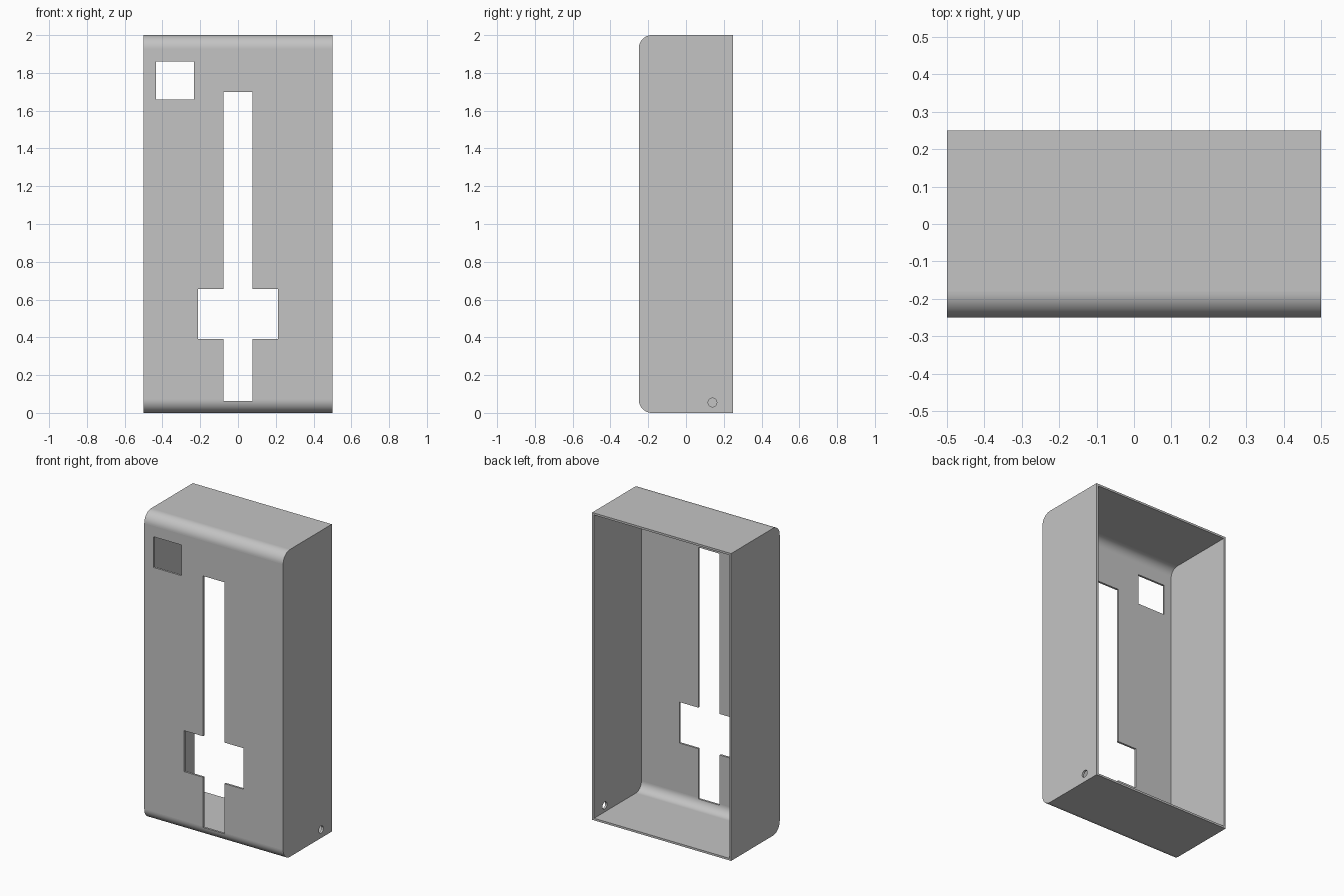
import bpy, bmesh, math
from mathutils import Matrix

if "Cube" in bpy.data.objects:
    bpy.data.objects.remove(bpy.data.objects["Cube"])

WIDTH, DEPTH, HEIGHT = 1.0, 0.5, 2.0
WALL, FILLET, STEPS = 0.0133, 0.07, 16

grey = bpy.data.materials.new("shell grey")
grey.use_nodes = True
grey.diffuse_color = (0.55, 0.55, 0.55, 1)
grey.node_tree.nodes["Principled BSDF"].inputs["Base Color"].default_value = grey.diffuse_color


def to_object(name, bm):
    bmesh.ops.recalc_face_normals(bm, faces=bm.faces)
    mesh = bpy.data.meshes.new(name)
    bm.to_mesh(mesh)
    bm.free()
    mesh.materials.append(grey)
    obj = bpy.data.objects.new(name, mesh)
    bpy.context.collection.objects.link(obj)
    return obj


def rounded_prism(name, half_width, front, back, bottom, top, radius):
    """Side profile with rounded front corners, extruded across the width."""
    points = [(back, top)]
    for z, start in ((top - radius, math.pi / 2), (bottom + radius, math.pi)):
        for i in range(STEPS + 1):
            a = start + i / STEPS * math.pi / 2
            points.append((front + radius + radius * math.cos(a), z + radius * math.sin(a)))
    points.append((back, bottom))
    bm = bmesh.new()
    face = bm.faces.new([bm.verts.new((-half_width, y, z)) for y, z in points])
    side = bmesh.ops.extrude_face_region(bm, geom=[face])
    moved = [v for v in side["geom"] if isinstance(v, bmesh.types.BMVert)]
    bmesh.ops.translate(bm, verts=moved, vec=(2 * half_width, 0, 0))
    return to_object(name, bm)


def front_cutter(name, outline):
    """Opening outline in x and z, extruded through the front wall only."""
    bm = bmesh.new()
    face = bm.faces.new([bm.verts.new((x, -DEPTH / 2 - 0.1, z)) for x, z in outline])
    side = bmesh.ops.extrude_face_region(bm, geom=[face])
    moved = [v for v in side["geom"] if isinstance(v, bmesh.types.BMVert)]
    bmesh.ops.translate(bm, verts=moved, vec=(0, 0.25, 0))
    return to_object(name, bm)


# Outer body and the hollow that leaves the back open
shell = rounded_prism("case_shell", WIDTH / 2, -DEPTH / 2, DEPTH / 2, 0, HEIGHT, FILLET)
hollow = rounded_prism("hollow_cutter", WIDTH / 2 - WALL, -DEPTH / 2 + WALL, DEPTH / 2 + 0.1,
                       WALL, HEIGHT - WALL, FILLET - WALL)

# Square window and cross-shaped slot in the front
window = front_cutter("window_cutter", [(-0.433, 1.66), (-0.233, 1.66), (-0.233, 1.86), (-0.433, 1.86)])
half = [(0.077, 0.063), (0.077, 0.39), (0.213, 0.39), (0.213, 0.657), (0.077, 0.657), (0.077, 1.7)]
slot = front_cutter("slot_cutter", half + [(-x, z) for x, z in reversed(half)])

# Small round cable hole through the left wall
bm = bmesh.new()
bmesh.ops.create_cone(bm, cap_ends=True, segments=32, radius1=0.023, radius2=0.023, depth=0.1,
                      matrix=Matrix.Translation((WIDTH / 2, 0.14, 0.055)) @ Matrix.Rotation(math.pi / 2, 4, "Y"))
hole = to_object("cable_hole_cutter", bm)

# Cut all openings and keep the finished mesh
cutters = [hollow, window, slot, hole]
for cutter in cutters:
    cutter.hide_render = True
    mod = shell.modifiers.new(cutter.name, "BOOLEAN")
    mod.operation, mod.solver, mod.object = "DIFFERENCE", "EXACT", cutter
bpy.context.view_layer.update()
result = bpy.data.meshes.new_from_object(shell.evaluated_get(bpy.context.evaluated_depsgraph_get()))
shell.modifiers.clear()
shell.data = result
result.name = "case_shell"
for cutter in cutters:
    bpy.data.objects.remove(cutter)

# Smooth the curved strips, keep the plain walls flat
bpy.ops.object.select_all(action="DESELECT")
shell.select_set(True)
bpy.context.view_layer.objects.active = shell
bpy.ops.object.shade_smooth_by_angle(angle=math.radians(30))
for poly in shell.data.polygons:
    poly.use_smooth = max(abs(c) for c in poly.normal) < 0.9999
